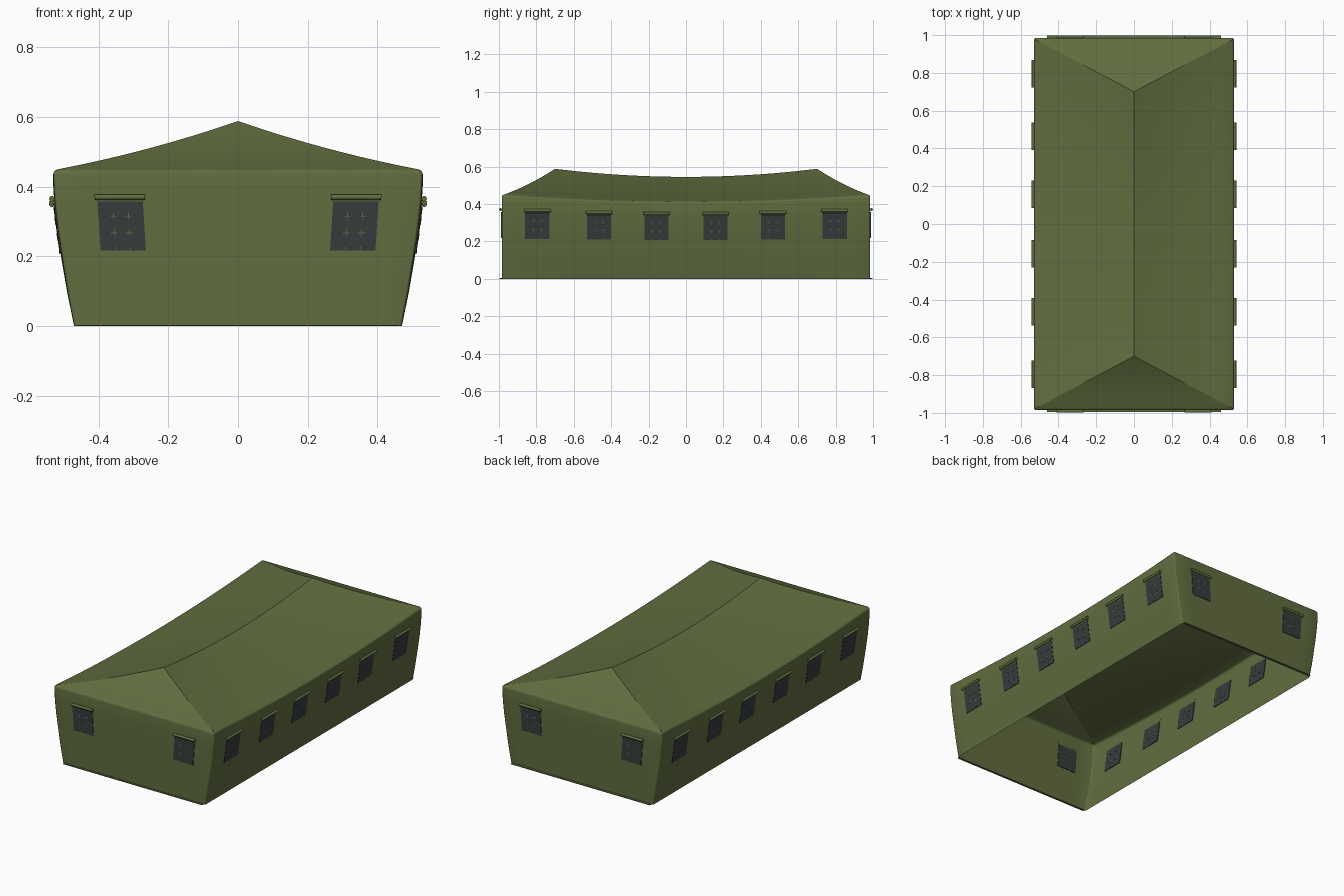
import bpy, bmesh, math
from mathutils import Vector

if "Cube" in bpy.data.objects:
    bpy.data.objects.remove(bpy.data.objects["Cube"])


def material(name, rgb):
    m = bpy.data.materials.new(name)
    m.diffuse_color = (*rgb, 1)
    m.use_nodes = True
    m.node_tree.nodes["Principled BSDF"].inputs["Base Color"].default_value = m.diffuse_color
    return m


GREEN = material("olive canvas", (0.118, 0.153, 0.050))
DARK = material("dark window mesh", (0.037, 0.044, 0.046))


def finish(bm, name, mat, angle=24):
    me = bpy.data.meshes.new(name)
    bm.to_mesh(me)
    bm.free()
    ob = bpy.data.objects.new(name, me)
    bpy.context.collection.objects.link(ob)
    me.materials.append(mat)
    bpy.ops.object.select_all(action='DESELECT')
    ob.select_set(True)
    bpy.context.view_layer.objects.active = ob
    bpy.ops.object.shade_smooth_by_angle(angle=math.radians(angle))
    return ob


# Wall profile: half width, half length, height (ends with a rounded eave)
R = 0.014
PROFILE = [(0.47, 0.985, 0), (0.489, 0.985, 0.1), (0.505, 0.985, 0.2),
           (0.517, 0.985, 0.28), (0.526, 0.985, 0.36), (0.53, 0.985, 0.436)]
for i in range(1, 5):
    a = math.radians(18 * i)
    PROFILE.append((0.53 - R + R * math.cos(a), 0.985 - R + R * math.cos(a),
                    0.436 + R * math.sin(a)))
EX, EY, EZ = PROFILE[-1]


def eave(t):
    return 0.415 + 0.035 * t * t


def wall_x(z, t):
    z = z * 0.45 / eave(t)
    for (x0, _, z0), (x1, _, z1) in zip(PROFILE, PROFILE[1:]):
        if z <= z1:
            return x0 + (x1 - x0) * (z - z0) / (z1 - z0)
    return EX


def long_point(t, k, s):
    if k is not None:
        x, y, z = PROFILE[k]
        return Vector((x, y * t, z * eave(t) / 0.45))
    ridge = 0.545 + 0.043 * t * t
    e = EZ * eave(t) / 0.45
    return Vector((EX * (1 - s), (EY + (0.7 - EY) * s) * t,
                   e + (ridge - e) * s - 0.04 * s * (1 - s)))


def end_point(t, k, s):
    corner = long_point(1, k, s)
    return Vector((corner.x * t, corner.y, corner.z))


# Canvas shell: two long sides and two hipped ends, open underneath
bm = bmesh.new()
rows = [(k, 0) for k in range(len(PROFILE))] + [(None, i / 8) for i in range(1, 9)]


def patch(fn, n, sign):
    grid = [[bm.verts.new(fn(-1 + 2 * i / n, k, s) * 1) for i in range(n + 1)]
            for k, s in rows]
    for row in grid:
        for v in row:
            v.co.x *= sign
            v.co.y *= sign
    for a, b in zip(grid, grid[1:]):
        for i in range(n):
            bm.faces.new((a[i], a[i + 1], b[i + 1], b[i]))


for sg in (1, -1):
    patch(long_point, 24, sg)
    patch(end_point, 12, sg)
bmesh.ops.remove_doubles(bm, verts=bm.verts, dist=0.0003)
bmesh.ops.recalc_face_normals(bm, faces=bm.faces)
corners = [e for e in bm.edges if len(e.link_faces) == 2 and e.calc_face_angle(0) > 1.1]
bmesh.ops.bevel(bm, geom=corners, offset=0.01, segments=3, profile=0.5, affect='EDGES')
finish(bm, "tent_canvas", GREEN)


def slab(bm, o, u, v, n, rect, depth):
    """Thin plate on the plane o + u*a + v*b, centred on the wall."""
    a0, a1, b0, b1 = rect
    vs = [bm.verts.new(o + u * a + v * b + n * d) for d in (-depth, depth)
          for a, b in ((a0, b0), (a1, b0), (a1, b1), (a0, b1))]
    for f in ((3, 2, 1, 0), (4, 5, 6, 7), (0, 1, 5, 4), (1, 2, 6, 5),
              (2, 3, 7, 6), (3, 0, 4, 7)):
        bm.faces.new([vs[i] for i in f])


def window(name, low, high, u):
    """Mesh window from low to high centre, with straps and a rolled flap."""
    v = high - low
    h = v.length
    v = v / h
    n = u.cross(v).normalized()
    w = 0.065
    bm = bmesh.new()
    slab(bm, low, u, v, n, (-w, w, 0, h), 0.003)
    finish(bm, name + "_mesh", DARK)
    # small crossed straps
    bm = bmesh.new()
    for b in (h * 0.36, h * 0.7):
        for a in (-w * 0.33, w * 0.33):
            slab(bm, low, u, v, n, (a - 0.01, a + 0.01, b - 0.0012, b + 0.0012), 0.004)
            slab(bm, low, u, v, n, (a - 0.0012, a + 0.0012, b - 0.01, b + 0.01), 0.0042)
    for a in (-w * 0.33, w * 0.33):
        slab(bm, low, u, v, n, (a - 0.0012, a + 0.0012, 0, 0.01), 0.004)
    finish(bm, name + "_straps", GREEN)
    # rolled-up flap
    bm = bmesh.new()
    rings = []
    for a in (-0.072, 0.072):
        rings.append([bm.verts.new(high + u * a + v * (0.013 + 0.008 * math.sin(q))
                                   + n * (0.006 + 0.008 * math.cos(q)))
                      for q in (i * math.tau / 12 for i in range(12))])
    for i in range(12):
        j = (i + 1) % 12
        bm.faces.new((rings[0][i], rings[0][j], rings[1][j], rings[1][i]))
    bm.faces.new(rings[0])
    bm.faces.new(rings[1][::-1])
    bmesh.ops.recalc_face_normals(bm, faces=bm.faces)
    finish(bm, name + "_rolled_flap", GREEN, 40)


# Windows: six on each long side, two on each end
for sg in (1, -1):
    side = "right" if sg > 0 else "left"
    for y in (-0.795, -0.465, -0.158, 0.158, 0.465, 0.795):
        t = y / 0.985
        z0, z1 = 0.208 + 0.01 * t * t, 0.337 + 0.025 * t * t
        window(side + "_window", Vector((sg * wall_x(z0, t), y, z0)),
               Vector((sg * wall_x(z1, t), y, z1)), Vector((0, sg, 0)))
    end = "back" if sg > 0 else "front"
    for m in (1, -1):
        window(end + "_window", Vector((m * 0.329, sg * 0.985, 0.217)),
               Vector((m * 0.338, sg * 0.985, 0.357)), Vector((-sg, 0, 0)))
    # ground flap along each end
    bm = bmesh.new()
    slab(bm, Vector((0, sg * 0.99, 0.002)), Vector((1, 0, 0)), Vector((0, 1, 0)),
         Vector((0, 0, 1)), (-0.46, 0.46, -0.006, 0.008), 0.002)
    finish(bm, end + "_ground_flap", GREEN)
